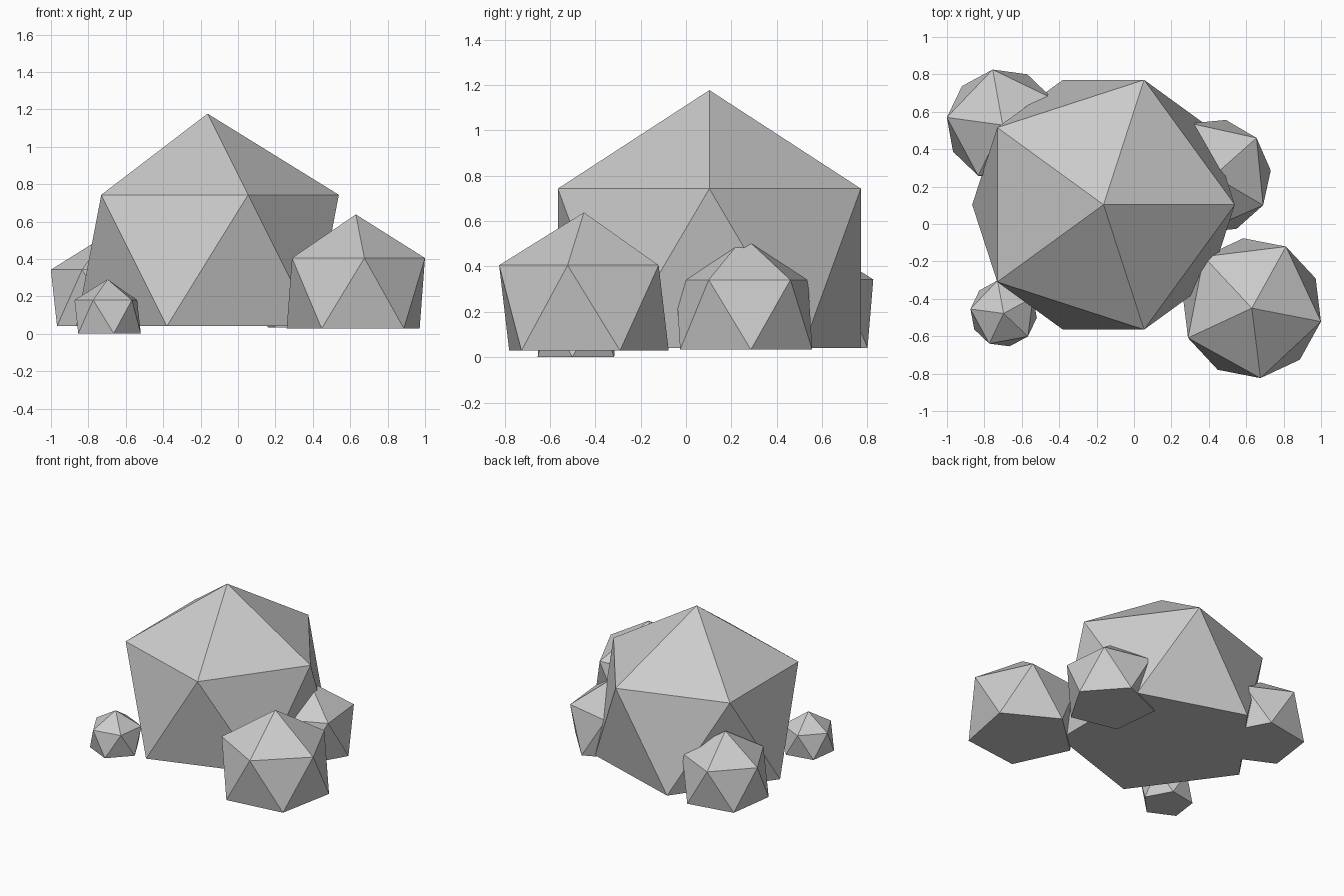
import bpy, bmesh, math
from mathutils import Matrix

if "Cube" in bpy.data.objects:
    bpy.data.objects.remove(bpy.data.objects["Cube"])


def rock(name, x, y, z, radius, turn):
    """Icosahedron boulder with its underside flattened at the lower ring."""
    bm = bmesh.new()
    bmesh.ops.create_icosphere(bm, subdivisions=1, radius=radius)
    floor = -radius / math.sqrt(5)
    for v in bm.verts:
        v.co.z = max(v.co.z, floor)
    # merge the flat underside into one pentagon
    low = [v for v in bm.verts if all(e.other_vert(v).co.z < floor + 1e-3 for e in v.link_edges)]
    bmesh.ops.dissolve_verts(bm, verts=low)
    bmesh.ops.rotate(bm, verts=bm.verts, matrix=Matrix.Rotation(math.radians(turn), 3, 'Z'))
    bmesh.ops.recalc_face_normals(bm, faces=bm.faces)
    mesh = bpy.data.meshes.new(name)
    bm.to_mesh(mesh)
    bm.free()
    obj = bpy.data.objects.new(name, mesh)
    obj.location = (x, y, z)
    bpy.context.collection.objects.link(obj)


# name, centre x, y, z, radius, turn in degrees
rock("main_boulder", -0.163, 0.103, 0.392, 0.785, 0)
rock("front_right_rock", 0.63, -0.45, 0.217, 0.421, -11)
rock("back_right_rock", 0.425, 0.256, 0.187, 0.344, 41.6)
rock("back_left_rock", -0.702, 0.529, 0.192, 0.337, 28.2)
rock("small_front_left_rock", -0.697, -0.478, 0.091, 0.200, 28.5)
